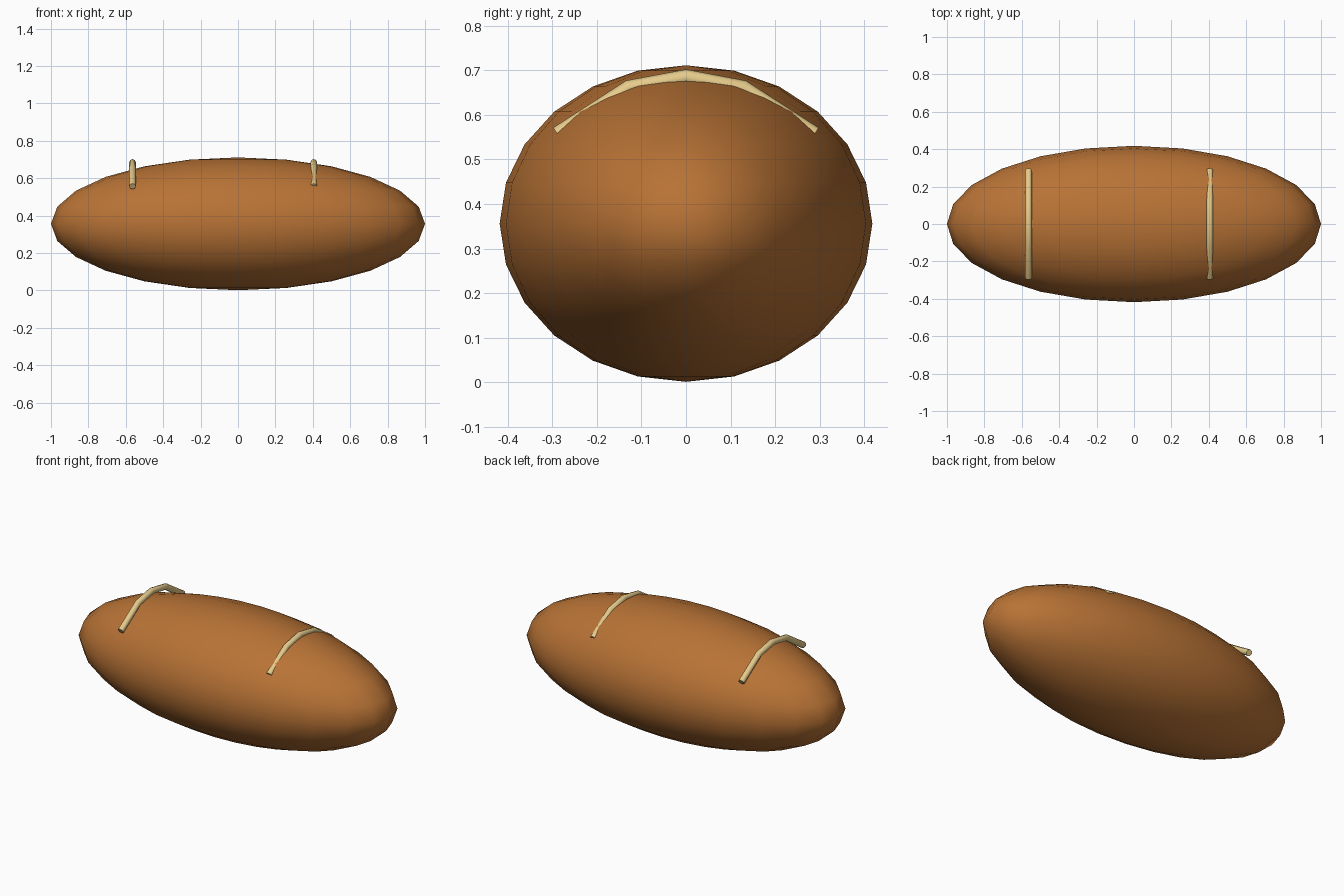
import bpy, math

if "Cube" in bpy.data.objects:
    bpy.data.objects.remove(bpy.data.objects["Cube"])


def material(name, rgb):
    m = bpy.data.materials.new(name)
    m.diffuse_color = (*rgb, 1)
    m.use_nodes = True
    m.node_tree.nodes["Principled BSDF"].inputs["Base Color"].default_value = m.diffuse_color
    return m


crust = material("brown_crust", (0.48, 0.17, 0.036))
cream = material("cream_stripe", (0.79, 0.60, 0.26))

# Body: stretched 24-sided ellipsoid
bpy.ops.mesh.primitive_uv_sphere_add(segments=24, ring_count=12, radius=1, location=(0, 0, 0.356))
body = bpy.context.object
body.name = "body"
body.scale = (1, 0.418, 0.355)
bpy.ops.object.transform_apply(location=False, rotation=False, scale=True)
bpy.ops.object.shade_smooth()
body.data.materials.append(crust)

# Bands: thin round tubes bent across the top
PATH = [(-0.288, 0.556), (-0.128, 0.66), (0, 0.684), (0.128, 0.66), (0.288, 0.556)]


def band(name, x, radius=0.018):
    curve = bpy.data.curves.new(name, 'CURVE')
    curve.dimensions = '3D'
    curve.bevel_depth = radius
    curve.bevel_resolution = 2
    curve.use_fill_caps = True
    spline = curve.splines.new('POLY')
    spline.points.add(len(PATH) - 1)
    for point, (y, z) in zip(spline.points, PATH):
        point.co = (x, y, z, 1)
    obj = bpy.data.objects.new(name, curve)
    bpy.context.collection.objects.link(obj)
    bpy.ops.object.select_all(action='DESELECT')
    obj.select_set(True)
    bpy.context.view_layer.objects.active = obj
    bpy.ops.object.convert(target='MESH')
    obj = bpy.context.object
    obj.data.materials.clear()
    obj.data.materials.append(cream)
    bpy.ops.object.shade_smooth_by_angle(angle=math.radians(50))


band("left_band", -0.564)
band("right_band", 0.405)
